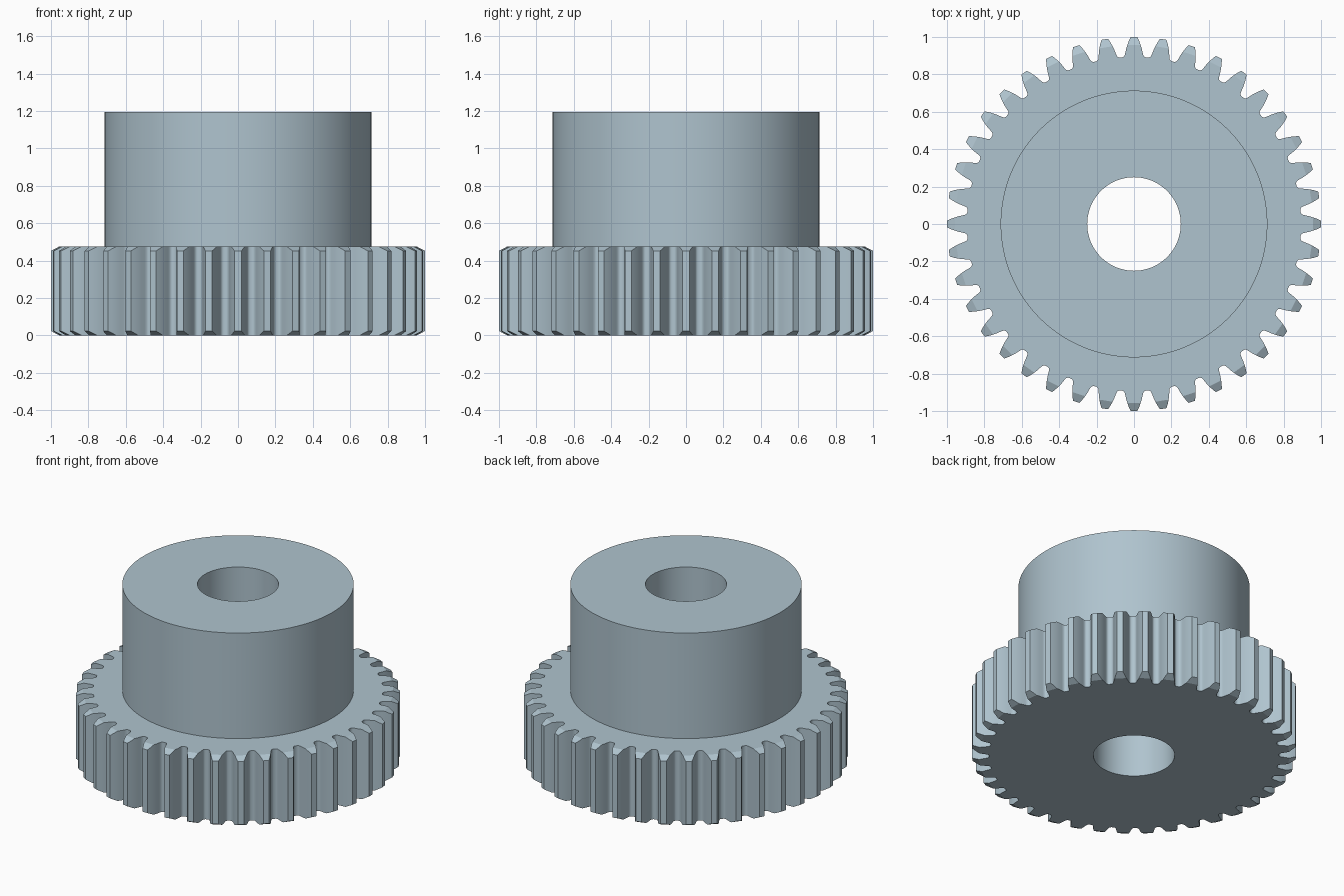
import bpy
import bmesh
import math

if "Cube" in bpy.data.objects:
    bpy.data.objects.remove(bpy.data.objects["Cube"], do_unlink=True)

# Dimensions
TEETH = 40
TIP, ROOT = 1.0, 0.893
PITCH = TIP * TEETH / (TEETH + 2)
BASE = PITCH * math.cos(math.radians(20))
CHAMFER_R, CHAMFER_H = 0.957, 0.023
GEAR_H, TOTAL_H = 0.475, 1.193
HUB_R, BORE_R = 0.713, 0.25
STEP = 2 * math.pi / TEETH
SUB = 4  # hub segments per tooth

steel = bpy.data.materials.new("blue grey steel")
steel.use_nodes = True
colour = (0.43, 0.55, 0.62, 1)
steel.diffuse_color = colour
steel.node_tree.nodes["Principled BSDF"].inputs["Base Color"].default_value = colour


def polar(r, a, z):
    return (r * math.cos(a), r * math.sin(a), z)


def involute(angle):
    return math.tan(angle) - angle


def half_angle(r):
    """Half the angular width of a tooth at radius r."""
    return (math.pi / (2 * TEETH) + involute(math.radians(20))
            - involute(math.acos(min(1, BASE / r))))


def finish(name, bm, angle):
    bmesh.ops.remove_doubles(bm, verts=bm.verts, dist=1e-5)
    bmesh.ops.recalc_face_normals(bm, faces=bm.faces)
    mesh = bpy.data.meshes.new(name)
    bm.to_mesh(mesh)
    bm.free()
    mesh.materials.append(steel)
    ob = bpy.data.objects.new(name, mesh)
    bpy.context.collection.objects.link(ob)
    bpy.ops.object.select_all(action='DESELECT')
    ob.select_set(True)
    bpy.context.view_layer.objects.active = ob
    bpy.ops.object.shade_smooth_by_angle(angle=math.radians(angle))
    return ob


# One flank from the middle of the gap up to the tip: (radius, angle from tooth centre)
flank = [(ROOT, STEP / 2), (ROOT, math.radians(4.0)),
         (ROOT + 0.003, math.radians(3.55)), (ROOT + 0.009, math.radians(3.2))]
flank += [(r, half_angle(r)) for r in (0.915, 0.936, CHAMFER_R, 0.979, TIP)]
cut = next(i for i, p in enumerate(flank) if p[0] == CHAMFER_R)
last = len(flank) - 1
outline = [(r, -a) for r, a in flank] + [(r, a) for r, a in reversed(flank)]


def chamfer(r):
    """Height taken off the tooth end at radius r."""
    return CHAMFER_H * max(0, r - CHAMFER_R) / (TIP - CHAMFER_R)


# Toothed gear: walls, chamfered tooth ends and end faces
bm = bmesh.new()
for t in range(TEETH):
    mid = t * STEP
    low = [bm.verts.new(polar(r, mid + a, chamfer(r))) for r, a in outline]
    top = [bm.verts.new(polar(r, mid + a, GEAR_H - chamfer(r))) for r, a in outline]
    n = len(outline)
    for i in range(n - 1):
        bm.faces.new((low[i], low[i + 1], top[i + 1], top[i]))
    for ring, inner_r, z in ((low, BORE_R, 0), (top, HUB_R, GEAR_H)):
        for i in range(cut, last):
            j = n - 1 - i
            bm.faces.new((ring[i], ring[i + 1], ring[j - 1], ring[j]))
        inner = [bm.verts.new(polar(inner_r, mid + STEP * (0.5 - k / SUB), z))
                 for k in range(SUB + 1)]
        bm.faces.new(ring[:cut + 1] + ring[n - 1 - cut:] + inner)
finish("toothed_gear", bm, 25)

# Hub with the through bore, turned from a profile
bm = bmesh.new()
section = [(BORE_R, 0), (BORE_R, TOTAL_H), (HUB_R, TOTAL_H), (HUB_R, GEAR_H)]
segments = TEETH * SUB
rings = [[bm.verts.new(polar(r, k * STEP / SUB, z)) for k in range(segments)]
         for r, z in section]
for a, b in zip(rings, rings[1:]):
    for k in range(segments):
        m = (k + 1) % segments
        # Normals face out of the solid
        bm.faces.new((a[k], b[k], b[m], a[m]))
finish("bored_hub", bm, 30)

# The hub shell is open where it meets the gear, so fix its facing explicitly
hub_mesh = bpy.data.objects["bored_hub"].data
if max(hub_mesh.polygons, key=lambda p: p.center.z).normal.z < 0:
    hub_mesh.flip_normals()
